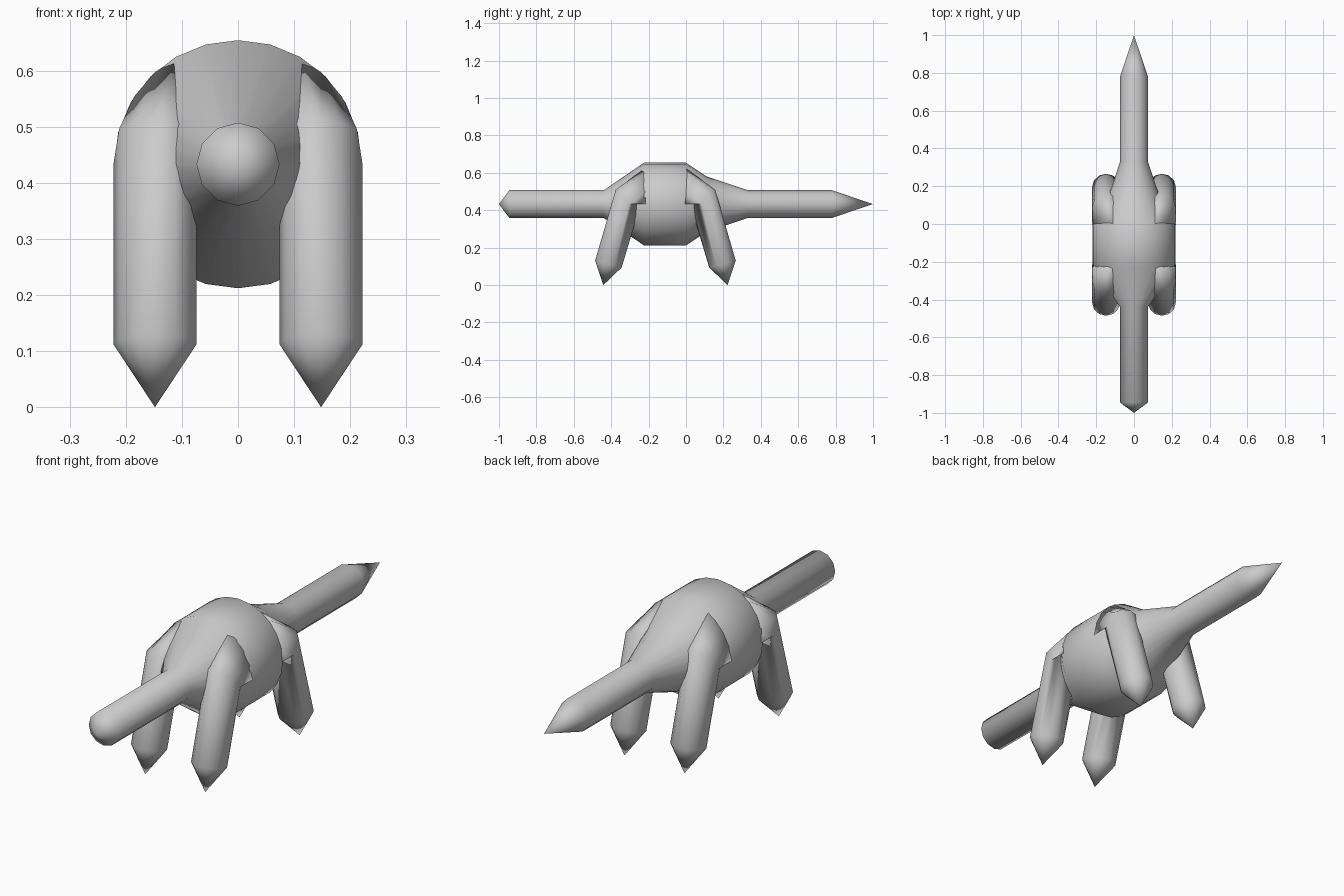
import bpy, bmesh, math
from mathutils import Vector

if "Cube" in bpy.data.objects:
    bpy.data.objects.remove(bpy.data.objects["Cube"])

AXIS_Z = 0.433   # height of the body axis
BODY_R = 0.221


def loft(name, rings):
    """Skin a list of rings; a ring of one point becomes a tip."""
    bm = bmesh.new()
    rows = [[bm.verts.new(p) for p in ring] for ring in rings]
    for a, b in zip(rows, rows[1:]):
        n = max(len(a), len(b))
        for i in range(n):
            j = (i + 1) % n
            if len(a) == 1:
                bm.faces.new((a[0], b[j], b[i]))
            elif len(b) == 1:
                bm.faces.new((a[i], a[j], b[0]))
            else:
                bm.faces.new((a[i], a[j], b[j], b[i]))
    for row in (rows[0], rows[-1]):
        if len(row) > 1:
            bm.faces.new(row)
    bmesh.ops.recalc_face_normals(bm, faces=bm.faces)
    for f in bm.faces:
        f.smooth = True
    me = bpy.data.meshes.new(name)
    bm.to_mesh(me)
    bm.free()
    ob = bpy.data.objects.new(name, me)
    bpy.context.collection.objects.link(ob)
    return ob


# Body with head and tail: one turned shape along y (y, radius)
profile = [(-1.0, 0), (-0.945, 0.074), (-0.44, 0.074), (-0.225, BODY_R),
           (0.0, BODY_R), (0.11, 0.148), (0.33, 0.074), (0.78, 0.074), (1.0, 0)]
N = 24
rings = []
for y, r in profile:
    if r == 0:
        rings.append([(0, y, AXIS_Z)])
        continue
    ring = []
    for i in range(N):
        a = 2 * math.pi * i / N
        # thin tubes read as twelve-sided
        k = math.cos(math.pi / 12) if r < 0.1 and i % 2 else 1
        ring.append((r * k * math.sin(a), y, AXIS_Z + r * k * math.cos(a)))
    rings.append(ring)
loft("body_head_and_tail", rings)


def leg_ring(side, flip, y, z, front, n=12):
    """Ring around (y, z); front = (dy, dz) half-axis. Kept under the back curve."""
    pts = []
    for i in range(n):
        a = 2 * math.pi * i / n
        x = 0.148 + 0.074 * math.cos(a)
        py = y + front[0] * math.sin(a)
        pz = z + front[1] * math.sin(a)
        top = AXIS_Z + math.sqrt(max(0, BODY_R ** 2 - x * x))
        pz = min(pz, top)
        if flip:                      # hind legs mirror the front ones
            py = -0.22 - py
        pts.append(Vector((side * x, py, pz)))
    return pts


# Four legs: pointed foot, straight shank, shoulder merging into the body
for label, flip in (("front", False), ("hind", True)):
    for hand, side in (("left", 1), ("right", -1)):
        tip_y = -0.22 + 0.442 if flip else -0.442
        loft(f"{label}_leg_{hand}", [
            [(side * 0.148, tip_y, 0)],
            leg_ring(side, flip, -0.415, 0.112, (-0.071, 0.018)),
            leg_ring(side, flip, -0.305, 0.485, (-0.071, 0.025)),
            leg_ring(side, flip, -0.215, 0.50, (-0.01, 0.14)),
        ])
